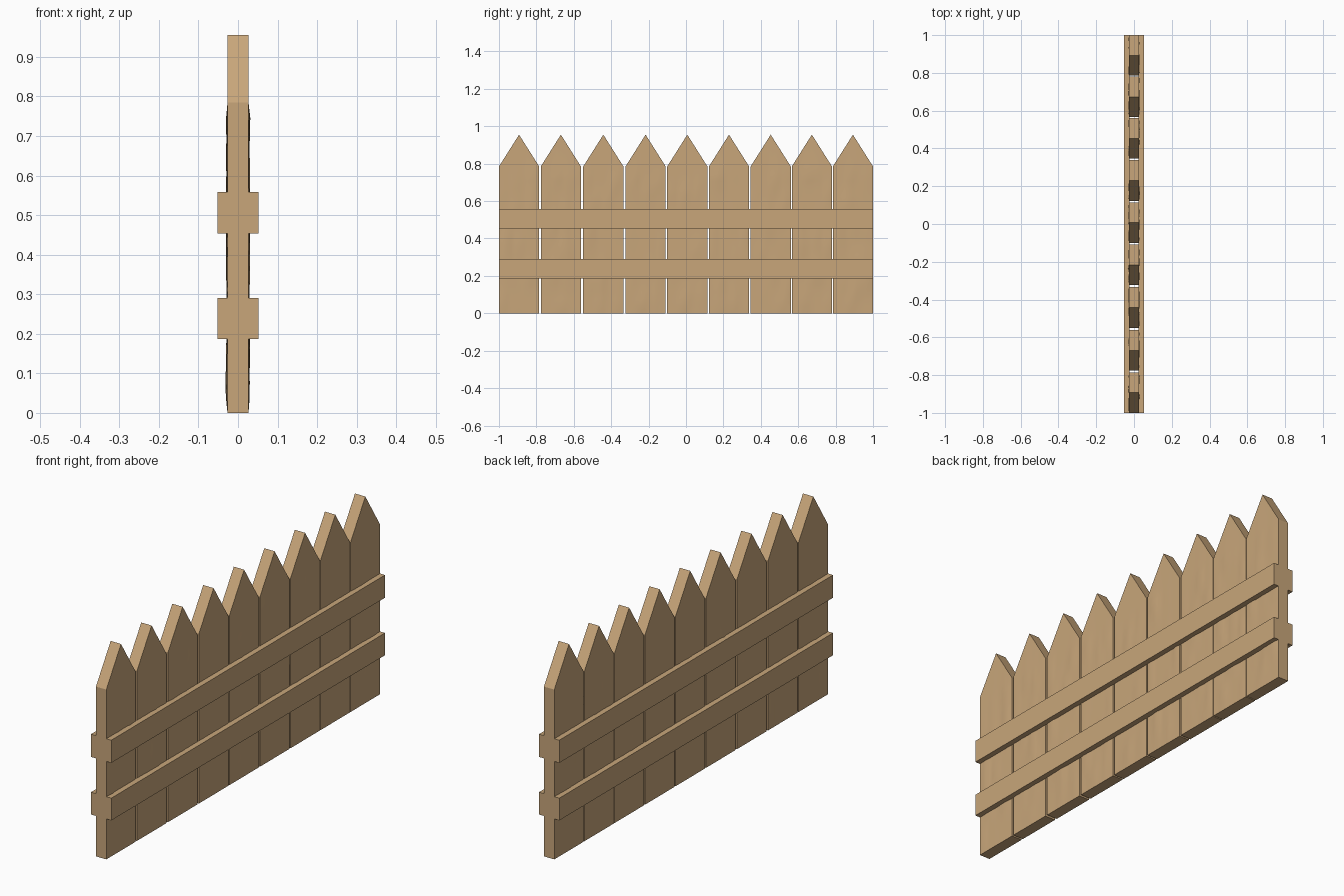
import bpy, bmesh
from mathutils import Vector, noise

if "Cube" in bpy.data.objects:
    bpy.data.objects.remove(bpy.data.objects["Cube"])

wood = bpy.data.materials.new("light_wood")
wood.diffuse_color = (0.578, 0.381, 0.195, 1)
wood.use_nodes = True
wood.node_tree.nodes["Principled BSDF"].inputs["Base Color"].default_value = wood.diffuse_color

HALF_T = 0.0265            # half thickness of a picket
HALF_W = 0.1075            # half width of a picket
SHOULDER, PEAK = 0.785, 0.955


def finish(bm, name):
    bmesh.ops.recalc_face_normals(bm, faces=bm.faces)
    me = bpy.data.meshes.new(name)
    bm.to_mesh(me)
    bm.free()
    me.materials.append(wood)
    ob = bpy.data.objects.new(name, me)
    bpy.context.collection.objects.link(ob)
    return ob


def cut(bm, co, no):
    bmesh.ops.bisect_plane(bm, geom=bm.verts[:] + bm.edges[:] + bm.faces[:],
                           plane_co=co, plane_no=no)


def picket(index, yc):
    # pointed board profile, extruded through its thickness
    bm = bmesh.new()
    pts = [(-HALF_W, 0), (HALF_W, 0), (HALF_W, SHOULDER), (0, PEAK), (-HALF_W, SHOULDER)]
    face = bm.faces.new([bm.verts.new((-HALF_T, y, z)) for y, z in pts])
    ext = bmesh.ops.extrude_face_region(bm, geom=[face])
    new = [g for g in ext["geom"] if isinstance(g, bmesh.types.BMVert)]
    bmesh.ops.translate(bm, verts=new, vec=(2 * HALF_T, 0, 0))
    # cut the board into a grid and raise a faint vertical grain
    cut(bm, (0, 0, SHOULDER), (0, 0, 1))
    for i in range(1, 10):
        cut(bm, (0, -HALF_W + 2 * HALF_W * i / 10, 0), (0, 1, 0))
    for i in range(1, 20):
        cut(bm, (0, 0, SHOULDER * i / 20), (0, 0, 1))
    for v in bm.verts:
        x, y, z = v.co
        if abs(y) < HALF_W - 0.005 and 0.01 < z < SHOULDER - 0.02:
            n = noise.noise(Vector((y * 22, z * 7, index * 3.7 + x * 40)))
            v.co.x += (1 if x > 0 else -1) * max(0, n) * 0.006
    bmesh.ops.translate(bm, verts=bm.verts, vec=(0, yc, 0))
    return finish(bm, f"picket_{index + 1}")


def rail(name, side, z0, z1):
    bm = bmesh.new()
    bmesh.ops.create_cube(bm, size=1)
    x0, x1 = 0.025, 0.052
    for v in bm.verts:
        v.co = (side * (x1 if v.co.x > 0 else x0),
                1.0 if v.co.y > 0 else -1.0,
                z1 if v.co.z > 0 else z0)
    return finish(bm, name)


# nine pickets along y
centres = [-0.8925, -0.669, -0.442, -0.216, 0.007, 0.230, 0.453, 0.673, 0.8925]
parts = [picket(i, y) for i, y in enumerate(centres)]

# two rails on each face of the fence
for side, label in ((1, "right"), (-1, "left")):
    rail(f"lower_rail_{label}", side, 0.187, 0.290)
    rail(f"upper_rail_{label}", side, 0.453, 0.558)

# smooth the grain, keep board edges sharp
for ob in parts:
    ob.select_set(True)
bpy.context.view_layer.objects.active = parts[0]
bpy.ops.object.shade_smooth_by_angle(angle=0.5)
